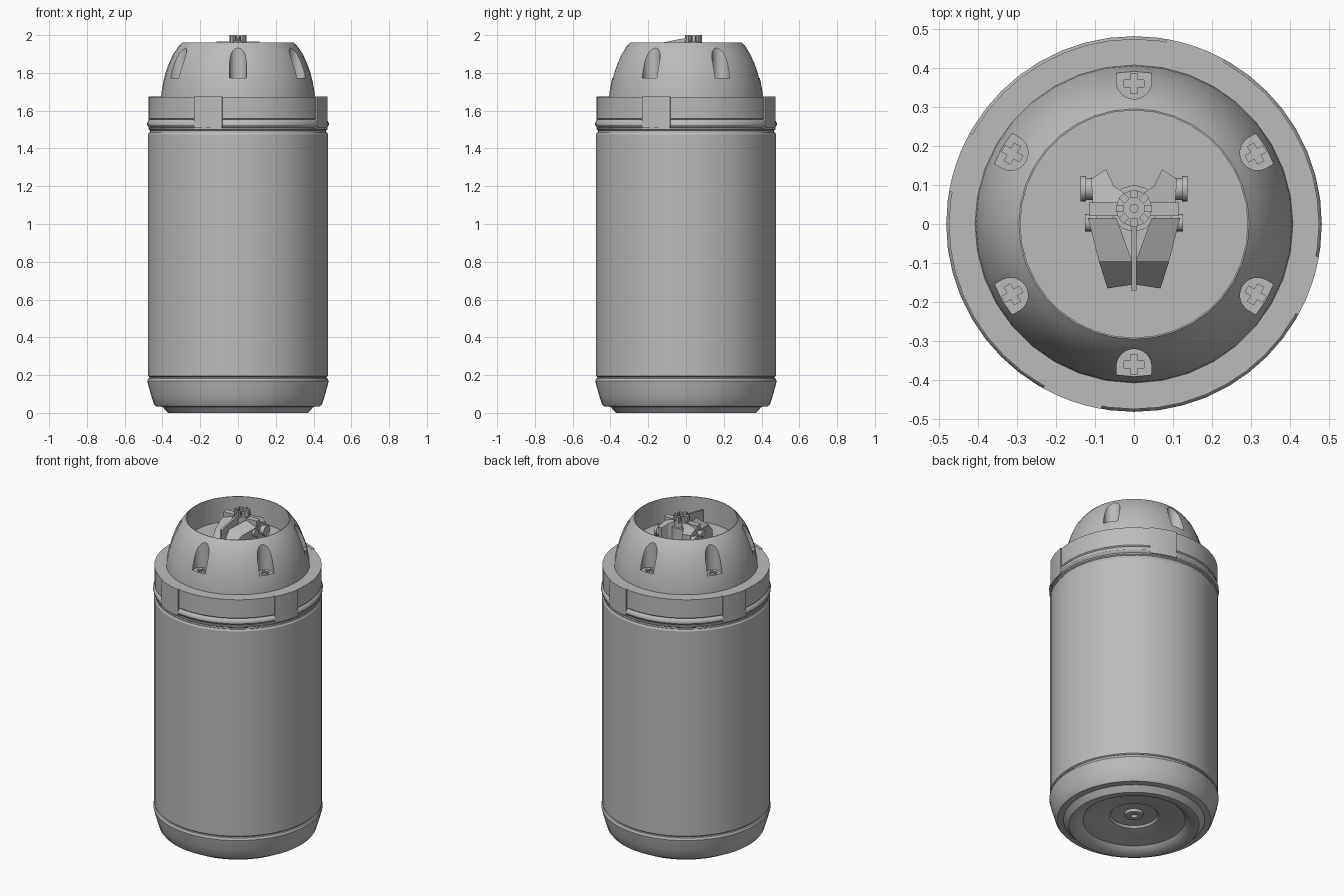
import bpy, bmesh
from math import sin, cos, pi, radians
from mathutils import Matrix, Vector

if "Cube" in bpy.data.objects:
    bpy.data.objects.remove(bpy.data.objects["Cube"])

grey = bpy.data.materials.new("plain_grey")
grey.diffuse_color = (0.5, 0.5, 0.5, 1)
grey.use_nodes = True
grey.node_tree.nodes["Principled BSDF"].inputs["Base Color"].default_value = grey.diffuse_color


def finish(name, bm):
    bmesh.ops.remove_doubles(bm, verts=bm.verts, dist=1e-5)
    bmesh.ops.recalc_face_normals(bm, faces=bm.faces)
    me = bpy.data.meshes.new(name)
    bm.to_mesh(me)
    bm.free()
    me.materials.append(grey)
    ob = bpy.data.objects.new(name, me)
    bpy.context.collection.objects.link(ob)
    return ob


def lathe(name, profile, seg=48):
    """Spin (radius, z) points about the z axis; both ends lie on the axis."""
    bm = bmesh.new()
    vs = [bm.verts.new((r, 0, z)) for r, z in profile]
    es = [bm.edges.new(p) for p in zip(vs, vs[1:])]
    bmesh.ops.spin(bm, geom=vs + es, cent=(0, 0, 0), axis=(0, 0, 1),
                   angle=2 * pi, steps=seg, use_duplicate=False)
    return finish(name, bm)


def prism(bm, pts, z0, tops, mat=Matrix()):
    """Upright prism over plan points; tops is one height or one per point."""
    if not isinstance(tops, (list, tuple)):
        tops = [tops] * len(pts)
    lo = [bm.verts.new(mat @ Vector((x, y, z0))) for x, y in pts]
    hi = [bm.verts.new(mat @ Vector((x, y, t))) for (x, y), t in zip(pts, tops)]
    bm.faces.new(lo)
    bm.faces.new(hi)
    n = len(pts)
    for i in range(n):
        j = (i + 1) % n
        bm.faces.new((lo[i], lo[j], hi[j], hi[i]))


def rect(x0, x1, y0, y1):
    return [(x0, y0), (x1, y0), (x1, y1), (x0, y1)]


def cyl(bm, r, depth, mat, seg=16):
    bmesh.ops.create_cone(bm, cap_ends=True, segments=seg, radius1=r,
                          radius2=r, depth=depth, matrix=mat)


def turn(a):
    return Matrix.Rotation(radians(a), 4, 'Z')


FLOOR = 1.81

# Base cap with concave underside
lathe("base_cap", [(0, .075), (.02, .075), (.02, .06), (.05, .06), (.055, .075), (.13, .07),
                   (.14, .058), (.28, .03), (.29, .03), (.31, .012), (.35, 0), (.37, 0),
                   (.40, .032), (.435, .035), (.447, .05), (.462, .10), (.476, .15),
                   (.48, .17), (.474, .183), (.468, .186), (.468, .20), (0, .20)])

# Main cylinder
lathe("body", [(0, .19), (.47, .19), (.476, .195), (.476, 1.475), (.47, 1.485), (0, 1.485)])

# Collar with a rounded bead
lathe("collar", [(0, 1.48), (.466, 1.48), (.466, 1.495), (.474, 1.50), (.474, 1.508),
                 (.468, 1.51), (.475, 1.515), (.481, 1.525), (.481, 1.535), (.475, 1.546),
                 (.468, 1.552), (.474, 1.558), (.474, 1.672), (.40, 1.672), (0, 1.672)])

# Four clip plates on the collar
bm = bmesh.new()
for k in range(4):
    arc = [radians(61 + 90 * k + 19 * i / 4) for i in range(5)]
    pts = [(.481 * cos(a), .481 * sin(a)) for a in arc]
    pts += [(.465 * cos(a), .465 * sin(a)) for a in reversed(arc)]
    prism(bm, pts, 1.507, 1.674)
finish("collar_clips", bm)

# Dome guard with open bowl
dome = lathe("dome_guard", [(0, 1.66), (.408, 1.66), (.405, 1.70), (.396, 1.75), (.384, 1.80),
                            (.366, 1.85), (.343, 1.90), (.315, 1.94), (.295, 1.962),
                            (.291, 1.962), (.291, FLOOR), (0, FLOOR)], 36)

# Six round-backed pockets and cross recesses cut into the dome
pocket = [(.5, -.045), (.5, .045)] + \
         [(.365 - .045 * sin(pi * i / 12), .045 * cos(pi * i / 12)) for i in range(13)]
w, l = .009, .026
cross = [(w, l), (-w, l), (-w, w), (-l, w), (-l, -w), (-w, -w),
         (-w, -l), (w, -l), (w, -w), (l, -w), (l, w), (w, w)]
cross = [(x + .36, y) for x, y in cross]
for shape, z0, z1 in ((pocket, 1.772, 2.05), (cross, 1.76, 1.79)):
    bm = bmesh.new()
    for k in range(6):
        prism(bm, shape, z0, z1, turn(30 + 60 * k))
    cutter = finish("pocket_cutter", bm)
    cutter.hide_render = True
    mod = dome.modifiers.new("pockets", 'BOOLEAN')
    mod.operation, mod.solver, mod.object = 'DIFFERENCE', 'EXACT', cutter
    bpy.context.view_layer.objects.active = dome
    bpy.ops.object.modifier_apply(modifier=mod.name)
    bpy.data.objects.remove(cutter)

# Valve stem with castellated crown
bm = bmesh.new()
at = Matrix.Translation((0, .04, 0))
cyl(bm, .06, .13, at @ Matrix.Translation((0, 0, FLOOR + .06)), 12)
cyl(bm, .046, .17, at @ Matrix.Translation((0, 0, 1.885)), 16)
cyl(bm, .012, .03, at @ Matrix.Translation((0, 0, 1.98)), 8)
for k in range(8):
    prism(bm, rect(.026, .046, -.009, .009), 1.96, 2.0, at @ turn(45 * k))
finish("valve_stem", bm)

# Crossbar and centre fin
bm = bmesh.new()
prism(bm, rect(-.115, .115, .02, .055), 1.93, 1.965)
prism(bm, rect(-.006, .006, -.17, .0), FLOOR, [1.952, 1.952, 1.985, 1.985])
finish("valve_crossbar", bm)

# Mirrored valve parts: lever wings, rear arms and side knobs
for s, side in ((1, "right"), (-1, "left")):
    flip = Matrix.Scale(s, 4, (1, 0, 0))
    bm = bmesh.new()
    prism(bm, [(.045, .015), (.118, .015), (.09, -.095), (.005, -.095)],
          FLOOR, [1.955, 1.93, 1.91, 1.93], flip)
    prism(bm, [(.005, -.095), (.09, -.095), (.068, -.165), (.004, -.155)],
          FLOOR, [1.93, 1.91, 1.845, 1.85], flip)
    finish(side + "_lever_wing", bm)

    bm = bmesh.new()
    prism(bm, [(.03, .05), (.105, .045), (.11, .115), (.072, .14), (.052, .098), (.025, .08)],
          FLOOR, [1.965, 1.945, 1.925, 1.935, 1.95, 1.965], flip)
    finish(side + "_rear_arm", bm)

    bm = bmesh.new()
    for x, y, z, r, d in ((.105, .09, 1.885, .028, .06), (.130, .09, 1.885, .033, .014),
                          (.11, .003, 1.90, .022, .03)):
        cyl(bm, r, d, Matrix.Translation((s * x, y, z)) @ Matrix.Rotation(pi / 2, 4, 'Y'))
    finish(side + "_valve_knob", bm)

# Smooth the curved walls, keep the edges crisp
for ob in bpy.context.scene.objects:
    ob.select_set(True)
bpy.context.view_layer.objects.active = dome
bpy.ops.object.shade_smooth_by_angle(angle=radians(30))
